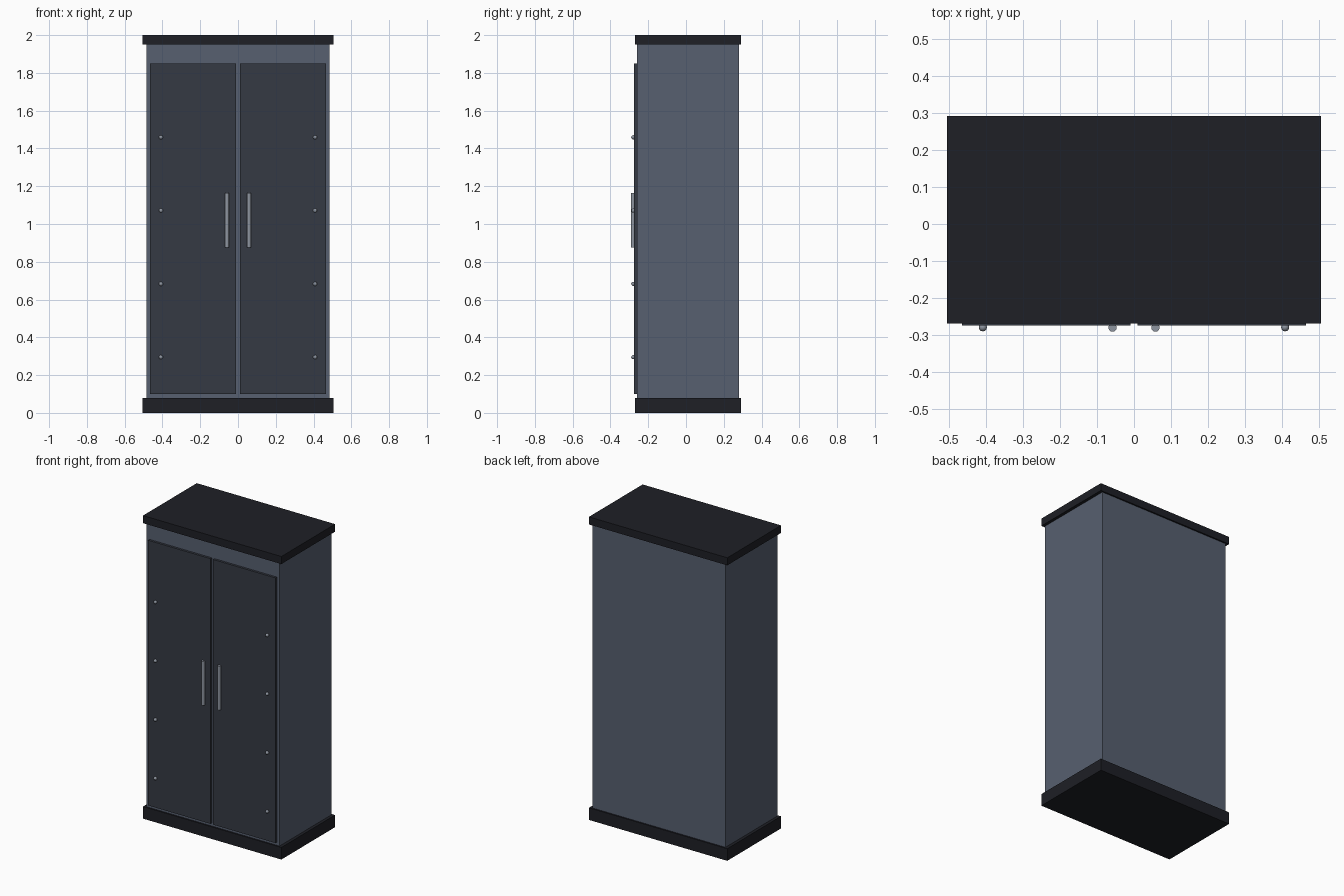
import bpy

if "Cube" in bpy.data.objects:
    bpy.data.objects.remove(bpy.data.objects["Cube"])


def material(name, rgb):
    m = bpy.data.materials.new(name)
    m.diffuse_color = (*rgb, 1)
    m.use_nodes = True
    m.node_tree.nodes["Principled BSDF"].inputs["Base Color"].default_value = m.diffuse_color
    return m


BODY = material("slate_paint", (0.095, 0.115, 0.16))
DOOR = material("dark_paint", (0.036, 0.042, 0.056))
TRIM = material("black_trim", (0.013, 0.014, 0.019))
METAL = material("metal", (0.27, 0.30, 0.35))


def finish(name, mat):
    ob = bpy.context.object
    ob.name = name
    ob.data.materials.append(mat)
    return ob


def box(name, lo, hi, mat):
    bpy.ops.mesh.primitive_cube_add(size=1, location=[(a + b) / 2 for a, b in zip(lo, hi)])
    ob = finish(name, mat)
    ob.scale = [b - a for a, b in zip(lo, hi)]
    bpy.ops.object.transform_apply(location=False, rotation=False, scale=True)
    return ob


# Cabinet shell with overhanging plinth and cap
box("cabinet_body", (-0.485, -0.259, 0.01), (0.485, 0.281, 1.96), BODY)
box("base_plinth", (-0.505, -0.269, 0), (0.505, 0.291, 0.08), TRIM)
box("top_cap", (-0.505, -0.269, 1.95), (0.505, 0.291, 2.0), TRIM)

for side, s in (("left", -1), ("right", 1)):
    # Door panel
    x0, x1 = sorted((s * 0.01, s * 0.465))
    box(f"{side}_door", (x0, -0.274, 0.10), (x1, -0.254, 1.85), DOOR)

    # Vertical bar handle, half sunk in the door
    bpy.ops.mesh.primitive_cylinder_add(vertices=16, radius=0.011, depth=0.29,
                                        location=(s * 0.058, -0.28, 1.02))
    finish(f"{side}_handle", METAL)
    bpy.ops.object.shade_smooth_by_angle()

    # Row of rivets along the outer edge
    for i in range(4):
        bpy.ops.mesh.primitive_uv_sphere_add(segments=12, ring_count=8, radius=0.011,
                                             location=(s * 0.408, -0.279, 0.295 + 0.388 * i))
        finish(f"{side}_rivet_{i + 1}", METAL)
        bpy.ops.object.shade_smooth_by_angle()
